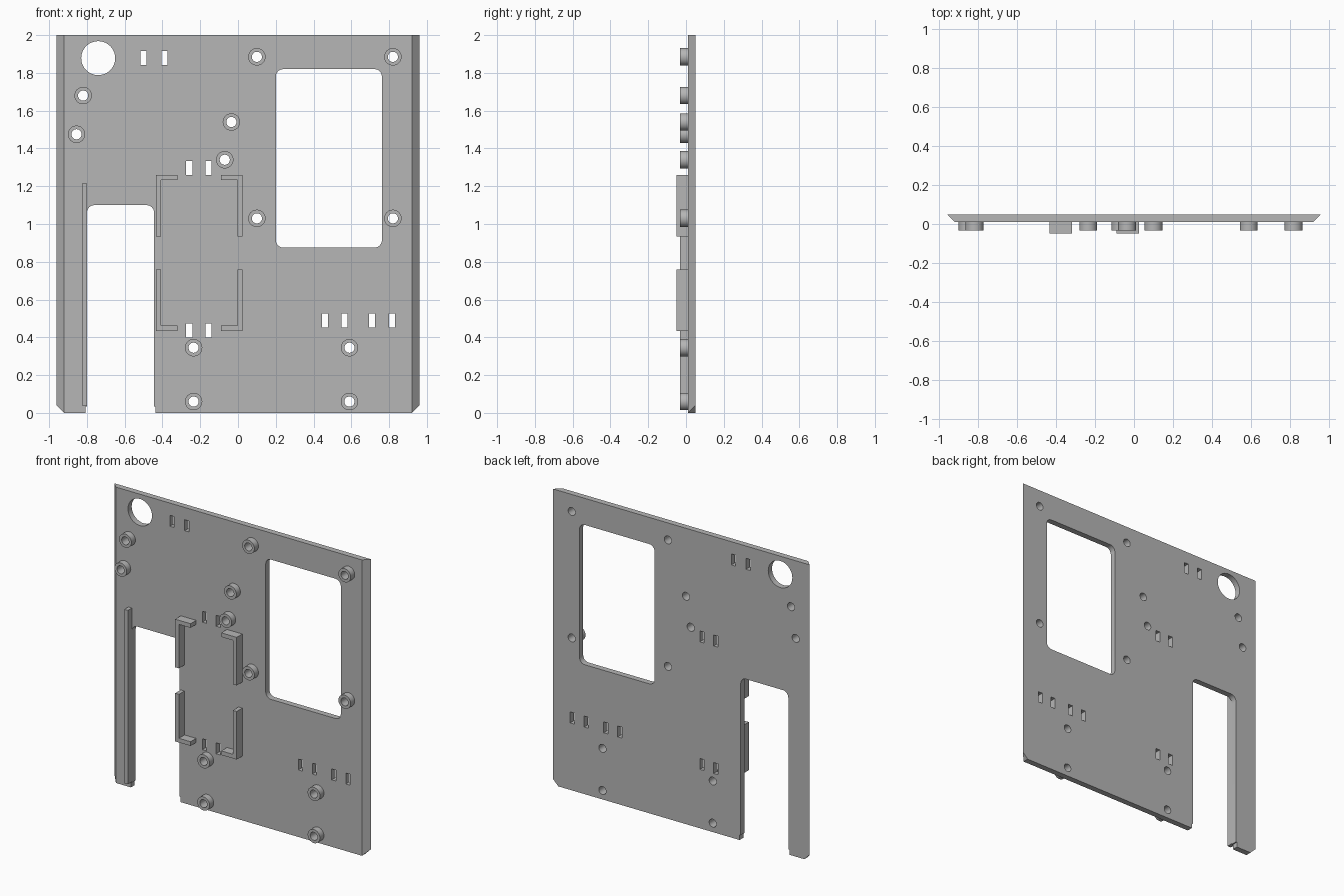
import bpy
import bmesh
from math import cos, sin, pi, radians

if "Cube" in bpy.data.objects:
    bpy.data.objects.remove(bpy.data.objects["Cube"], do_unlink=True)

FRONT, BACK = 0.01, 0.05      # plate faces
BOSS_Y, CLIP_Y = -0.033, -0.05  # front of the raised parts

grey = bpy.data.materials.new("plain_grey")
grey.use_nodes = True
grey.diffuse_color = (0.47, 0.47, 0.47, 1)
grey.node_tree.nodes["Principled BSDF"].inputs["Base Color"].default_value = (0.47, 0.47, 0.47, 1)


def circle(x, z, r, n=32):
    return [(x + r * cos(2 * pi * i / n), z + r * sin(2 * pi * i / n)) for i in range(n)]


def arc(x, z, r, start, n=6):
    return [(x + r * cos(start + pi / 2 * i / n), z + r * sin(start + pi / 2 * i / n)) for i in range(n + 1)]


def rect(x0, x1, z0, z1):
    return [(x0, z0), (x1, z0), (x1, z1), (x0, z1)]


def rounded(x0, x1, z0, z1, r):
    return (arc(x0 + r, z0 + r, r, pi) + arc(x1 - r, z0 + r, r, 1.5 * pi)
            + arc(x1 - r, z1 - r, r, 0) + arc(x0 + r, z1 - r, r, pi / 2))


def finish(name, bm):
    bmesh.ops.recalc_face_normals(bm, faces=bm.faces)
    mesh = bpy.data.meshes.new(name)
    bm.to_mesh(mesh)
    bm.free()
    mesh.materials.append(grey)
    ob = bpy.data.objects.new(name, mesh)
    bpy.context.collection.objects.link(ob)
    return ob


def prisms(name, outlines, y0, y1):
    """Extrude each x-z outline from y0 to y1."""
    bm = bmesh.new()
    for outline in outlines:
        face = bm.faces.new([bm.verts.new((x, y0, z)) for x, z in outline])
        new = bmesh.ops.extrude_face_region(bm, geom=[face])["geom"]
        bmesh.ops.translate(bm, vec=(0, y1 - y0, 0),
                            verts=[v for v in new if isinstance(v, bmesh.types.BMVert)])
    return finish(name, bm)


def activate(ob):
    bpy.ops.object.select_all(action="DESELECT")
    ob.select_set(True)
    bpy.context.view_layer.objects.active = ob


def cut(ob, cutter):
    activate(ob)
    mod = ob.modifiers.new("cut", "BOOLEAN")
    mod.operation, mod.solver, mod.object = "DIFFERENCE", "EXACT", cutter
    bpy.ops.object.modifier_apply(modifier=mod.name)
    bpy.ops.object.shade_smooth_by_angle(angle=radians(30))


# Plate with bevelled sides and clipped lower corners
bm = bmesh.new()
for s in (-1, 1):
    for p in ((0.92, FRONT, 0), (0.92, FRONT, 2), (0.96, BACK, 2),
              (0.96, BACK, 0.04), (0.92, BACK, 0)):
        bm.verts.new((s * p[0], p[1], p[2]))
bmesh.ops.convex_hull(bm, input=bm.verts)
bmesh.ops.dissolve_limit(bm, angle_limit=0.01, verts=bm.verts, edges=bm.edges)
plate = finish("plate", bm)

# Openings: window, round hole, open slot with widened mouth, cable slots, screw holes
screws = [(0.1, 1.885), (0.82, 1.885), (0.1, 1.03), (0.82, 1.03),
          (-0.82, 1.68), (-0.855, 1.475), (-0.035, 1.54), (-0.07, 1.34),
          (-0.235, 0.345), (-0.235, 0.06), (0.59, 0.345), (0.59, 0.06)]
slots = [(-0.5, 1.88), (-0.39, 1.88), (-0.258, 1.297), (-0.155, 1.297),
         (-0.258, 0.435), (-0.155, 0.435),
         (0.46, 0.49), (0.565, 0.49), (0.71, 0.49), (0.815, 0.49)]
mouth = ([(-0.808, 0.035), (-0.808, -0.1), (-0.436, -0.1), (-0.436, 0.035), (-0.444, 0.035)]
         + arc(-0.484, 1.06, 0.04, 0) + arc(-0.76, 1.06, 0.04, pi / 2) + [(-0.8, 0.035)])
holes = [circle(x, z, 0.027, 24) for x, z in screws]
openings = [rounded(0.2, 0.762, 0.875, 1.82, 0.04), circle(-0.74, 1.878, 0.09, 48), mouth]
openings += [rect(x - 0.016, x + 0.016, z - 0.037, z + 0.037) for x, z in slots]
cutter = prisms("opening_cutter", openings + holes, -0.2, 0.2)

# Screw bosses
bosses = prisms("screw_bosses", [circle(x, z, 0.046) for x, z in screws], BOSS_Y, FRONT)

cut(plate, cutter)
cut(bosses, cutter)
bpy.data.objects.remove(cutter, do_unlink=True)

# Corner brackets, mirrored around the centre of the holder
T, CX, CZ, W, H = 0.028, -0.205, 0.847, 0.23, 0.413
for side, sx in (("right", -1), ("left", 1)):
    for level, sz in (("lower", -1), ("upper", 1)):
        ell = [(W, H), (W, 0.088), (W - T, 0.088), (W - T, H - T), (W - 0.115, H - T), (W - 0.115, H)]
        prisms(f"{level}_{side}_bracket",
               [[(CX + sx * x, CZ + sz * z) for x, z in ell]], CLIP_Y, FRONT)

# Guide rail beside the open slot
prisms("guide_rail", [rect(-0.827, -0.8, 0.04, 1.215)], BOSS_Y, FRONT)
